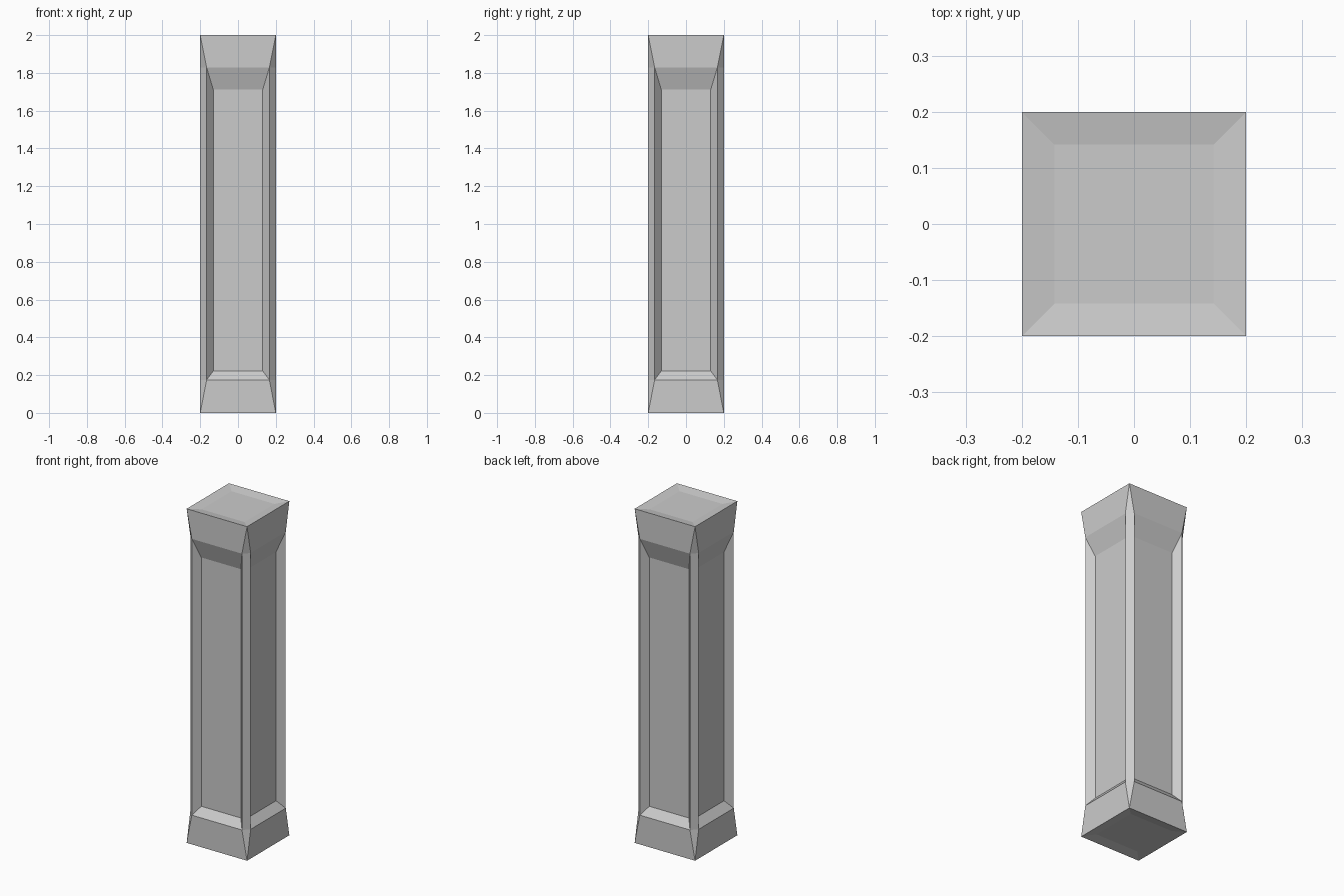
import bpy, bmesh
from math import pi
from mathutils import Matrix

if "Cube" in bpy.data.objects:
    bpy.data.objects.remove(bpy.data.objects["Cube"])

H, R = 2.0, 0.2                      # height, half width
FRAME, LOW, HIGH = 0.166, 0.175, 1.829   # opening of the side panels
INNER, IN_LOW, IN_HIGH = 0.131, 0.222, 1.712
DEPTH = 0.04                         # panel recess
CAP, CAP_DEPTH = 0.142, 0.01         # shallow recess in the two ends

bm = bmesh.new()


def face(points, turn=Matrix()):
    bm.faces.new([bm.verts.new(turn @ Matrix.Translation(p).to_translation()) for p in points])


def rect(half, y, low, high):
    return [(-half, y, low), (half, y, low), (half, y, high), (-half, y, high)]


def square(half, z):
    return [(-half, -half, z), (half, -half, z), (half, half, z), (-half, half, z)]


def ring(outer, inner, turn=Matrix()):
    for i in range(4):
        j = (i + 1) % 4
        face([outer[i], outer[j], inner[j], inner[i]], turn)


for k in range(4):
    turn = Matrix.Rotation(k * pi / 2, 3, 'Z').to_4x4()
    # Tapered foot and head, then the sunken panel
    outer = rect(R, -R, 0, H)
    opening = rect(FRAME, -R, LOW, HIGH)
    panel = rect(INNER, -R + DEPTH, IN_LOW, IN_HIGH)
    for i, j in ((0, 1), (2, 3)):
        face([outer[i], outer[j], opening[j], opening[i]], turn)
    ring(opening, panel, turn)
    face(panel, turn)
    # Chamfered corner running to a point at each end
    face([(R, -R, 0), (R, -FRAME, LOW), (R, -FRAME, HIGH),
          (R, -R, H), (FRAME, -R, HIGH), (FRAME, -R, LOW)][0:2] + [(FRAME, -R, LOW)], turn)
    face([(FRAME, -R, LOW), (R, -FRAME, LOW), (R, -FRAME, HIGH), (FRAME, -R, HIGH)], turn)
    face([(FRAME, -R, HIGH), (R, -FRAME, HIGH), (R, -R, H)], turn)

# Shallow dished ends
for z, inner_z in ((0, CAP_DEPTH), (H, H - CAP_DEPTH)):
    ring(square(R, z), square(CAP, inner_z))
    face(square(CAP, inner_z))

bmesh.ops.remove_doubles(bm, verts=bm.verts, dist=0.0005)
bmesh.ops.recalc_face_normals(bm, faces=bm.faces)
mesh = bpy.data.meshes.new("pillar")
bm.to_mesh(mesh)
bm.free()
bpy.context.collection.objects.link(bpy.data.objects.new("pillar", mesh))
